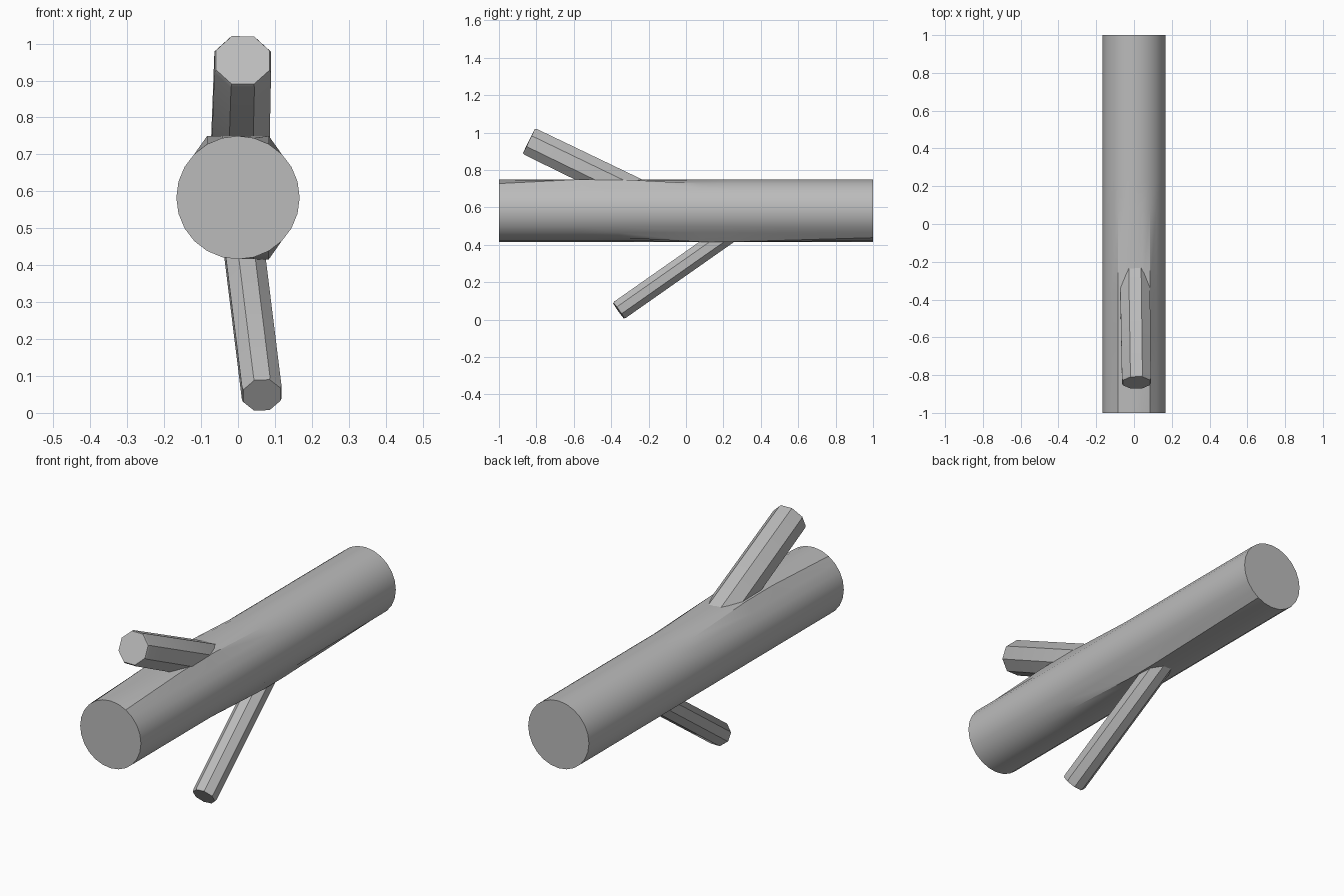
import bpy, bmesh, math
from mathutils import Vector

cube = bpy.data.objects.get("Cube")
if cube:
    bpy.data.objects.remove(cube)

grey = bpy.data.materials.new("plain grey")
grey.use_nodes = True
colour = (0.5, 0.5, 0.5, 1)
grey.diffuse_color = colour
grey.node_tree.nodes["Principled BSDF"].inputs["Base Color"].default_value = colour

RADIUS, CENTRE = 0.167, 0.583


def loft(name, rings):
    """Skin a closed tube through rings of points."""
    bm = bmesh.new()
    loops = [[bm.verts.new(p) for p in ring] for ring in rings]
    n = len(loops[0])
    for a, b in zip(loops, loops[1:]):
        for i in range(n):
            j = (i + 1) % n
            bm.faces.new((a[i], a[j], b[j], b[i]))
    bm.faces.new(loops[0])
    bm.faces.new(loops[-1])
    bmesh.ops.recalc_face_normals(bm, faces=bm.faces)
    mesh = bpy.data.meshes.new(name)
    bm.to_mesh(mesh)
    bm.free()
    mesh.materials.append(grey)
    obj = bpy.data.objects.new(name, mesh)
    bpy.context.collection.objects.link(obj)
    bpy.ops.object.select_all(action='DESELECT')
    obj.select_set(True)
    bpy.context.view_layer.objects.active = obj
    bpy.ops.object.shade_smooth_by_angle(angle=math.radians(30))
    return obj


def trunk_ring(y, sides=24):
    """Round section, flattened outward where a branch joins."""
    ring = []
    for i in range(sides):
        a = math.tau * i / sides
        x, z = RADIUS * math.sin(a), RADIUS * math.cos(a)
        if -0.6 < y < -0.3 and z > RADIUS * 0.85:
            z = RADIUS
        if 0.05 < y < 0.25 and z < -RADIUS * 0.85 and x > 0:
            z = -RADIUS
        ring.append((x, y, CENTRE + z))
    return ring


def branch(name, tip, root, tip_radius, root_radius, sides=8):
    tip, root = Vector(tip), Vector(root)
    axis = (root - tip).normalized()
    side = Vector((1, 0, 0))
    side = (side - axis * side.dot(axis)).normalized()
    up = side.cross(axis)

    def ring(centre, r):
        angles = [math.tau * (i + 0.5) / sides for i in range(sides)]
        return [centre + r * (side * math.cos(a) + up * math.sin(a)) for a in angles]

    # slightly worn edge at the cut end
    return loft(name, [ring(tip, tip_radius * 0.94),
                       ring(tip + axis * 0.012, tip_radius),
                       ring(root, root_radius)])


# trunk lying along the depth axis
loft("trunk", [trunk_ring(y) for y in (-1, -0.56, -0.36, 0.08, 0.23, 1)])

# thick branch above, thin branch below
branch("upper_branch", (0.013, -0.84, 0.955), (0.004, -0.2, 0.645), 0.083, 0.086)
branch("lower_branch", (0.065, -0.36, 0.048), (0.006, 0.32, 0.525), 0.058, 0.058)
